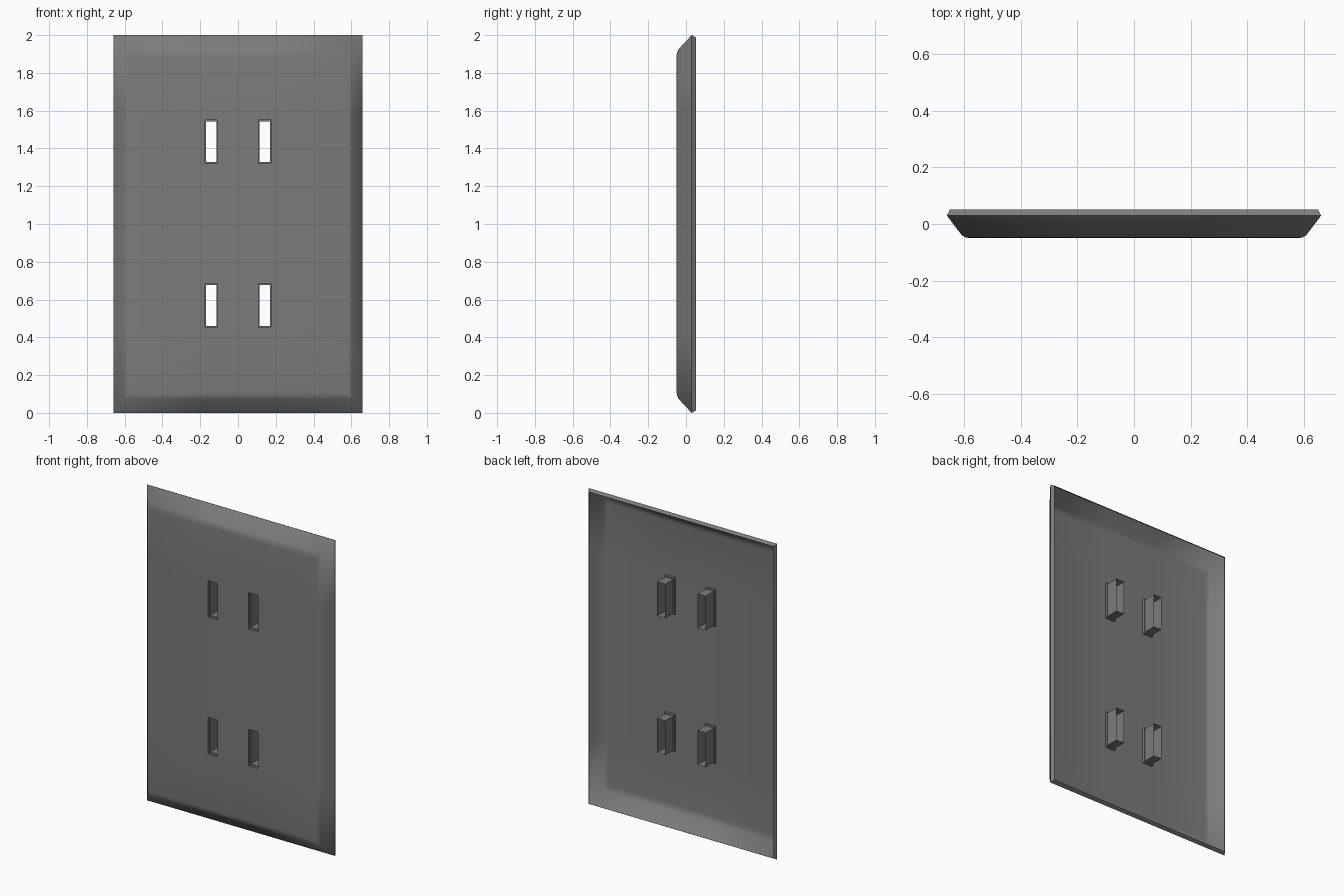
import bpy, bmesh, math

if "Cube" in bpy.data.objects:
    bpy.data.objects.remove(bpy.data.objects["Cube"])

CZ = 1.0                       # plate centre height
FRONT = -0.05
HX, HZ = 0.58, 0.89            # half size of the flat front
SX, SZ = 0.142, (-0.431, 0.435)  # slot centres
SW, SH = 0.034, 0.116          # slot half size

bm = bmesh.new()

# flat front face as a grid with four slot cells left open
xs = [-HX, -SX - SW, -SX + SW, SX - SW, SX + SW, HX]
zs = [-HZ, SZ[0] - SH, SZ[0] + SH, SZ[1] - SH, SZ[1] + SH, HZ]
v = [[bm.verts.new((x, FRONT, z)) for z in zs] for x in xs]
for i in range(5):
    for j in range(5):
        if i in (1, 3) and j in (1, 3):
            continue
        bm.faces.new((v[i][j], v[i + 1][j], v[i + 1][j + 1], v[i][j + 1]))


def is_outer(e):
    return all(abs(abs(p.co.x) - HX) < 1e-5 or abs(abs(p.co.z) - HZ) < 1e-5 for p in e.verts)


def sweep(edges, cx, cz, half, rings):
    """Extrude a rectangular edge loop through rings of (y, half width, half height)."""
    for y, hx, hz in rings:
        out = bmesh.ops.extrude_edge_only(bm, edges=edges)["geom"]
        for p in [g for g in out if isinstance(g, bmesh.types.BMVert)]:
            p.co = (cx + (p.co.x - cx) * hx / half[0], y,
                    cz + (p.co.z - cz) * hz / half[1])
        edges = [g for g in out if isinstance(g, bmesh.types.BMEdge)]
        half = (hx, hz)


border = [e for e in bm.edges if e.is_boundary]
outer = [e for e in border if is_outer(e)]
inner = [e for e in border if not is_outer(e)]

# rounded shoulder, sloped side and turned-in back rim
sweep(outer, 0, 0, (HX, HZ), [(-0.047, 0.595, 0.91), (-0.04, 0.607, 0.925),
                              (0.03, 0.66, 1.0), (0.052, 0.648, 0.988)])

# stepped sleeves behind the slots
for cx in (-SX, SX):
    for cz in SZ:
        loop = [e for e in inner if all(abs(p.co.x - cx) < 0.06 and abs(p.co.z - cz) < 0.2
                                        for p in e.verts)]
        sweep(loop, cx, cz, (SW, SH), [(-0.035, SW, SH), (-0.035, 0.028, 0.108),
                                       (0.046, 0.028, 0.108)])

bmesh.ops.recalc_face_normals(bm, faces=bm.faces)
bm.faces.ensure_lookup_table()
if bm.faces[0].normal.y > 0:
    bmesh.ops.reverse_faces(bm, faces=bm.faces)

# smooth shading, with the corner mitres of the slope kept soft
for f in bm.faces:
    f.smooth = True
for e in bm.edges:
    a, b = e.verts
    mitre = (abs(a.co.x) > 0.5 and abs(a.co.y - b.co.y) > 1e-4
             and max(a.co.y, b.co.y) < 0.04)
    e.smooth = mitre or e.calc_face_angle(0) < math.radians(35)

mesh = bpy.data.meshes.new("outlet_cover_plate")
bm.to_mesh(mesh)
bm.free()
plate = bpy.data.objects.new("outlet_cover_plate", mesh)
plate.location.z = CZ
bpy.context.collection.objects.link(plate)

# dark grey plastic
mat = bpy.data.materials.new("dark_grey")
mat.diffuse_color = (0.2, 0.2, 0.2, 1)
mat.use_nodes = True
mat.node_tree.nodes["Principled BSDF"].inputs["Base Color"].default_value = mat.diffuse_color
mesh.materials.append(mat)
